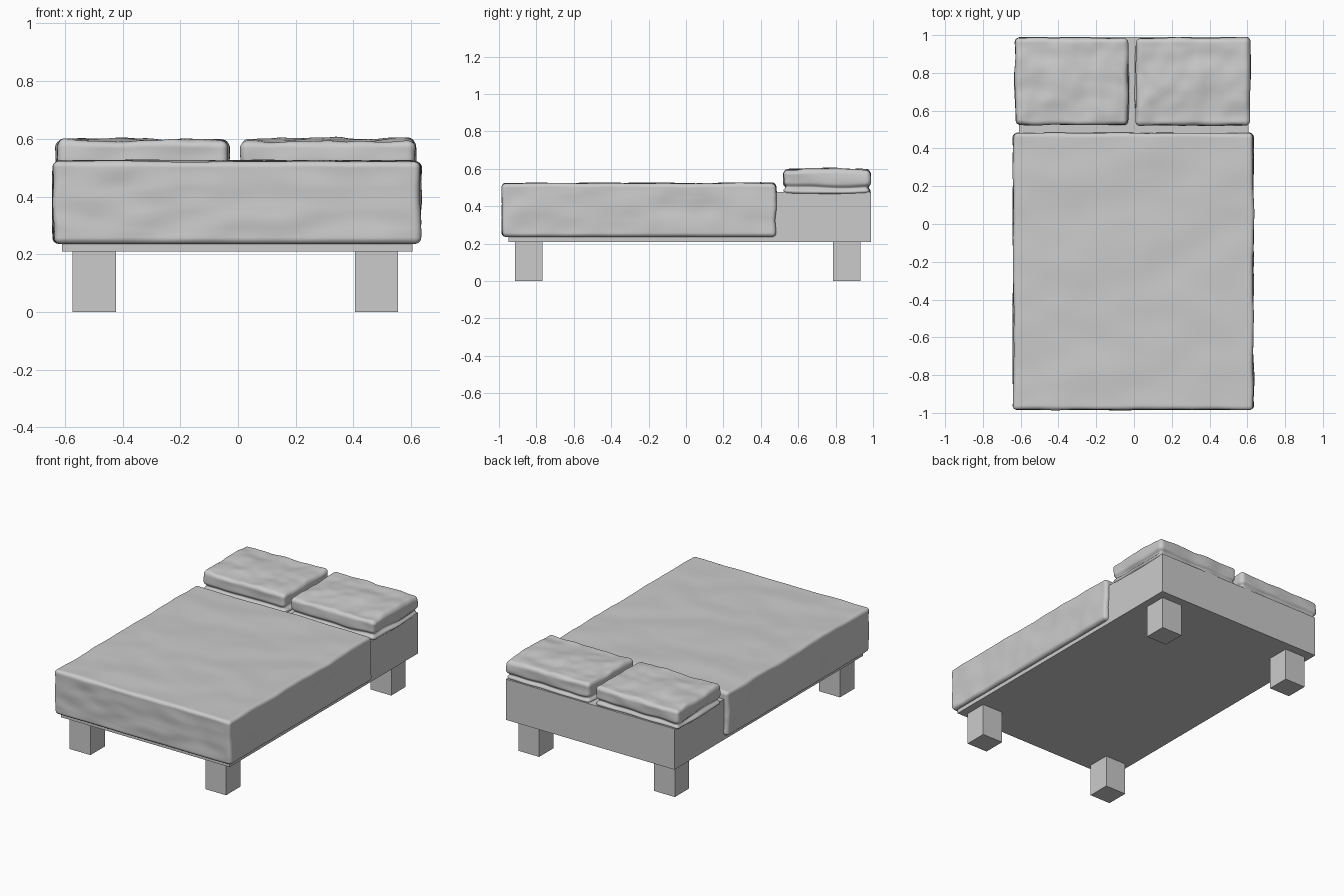
import bpy, bmesh, math
from mathutils import Vector, noise

if "Cube" in bpy.data.objects:
    bpy.data.objects.remove(bpy.data.objects["Cube"])


def box(name, lo, hi):
    lo, hi = Vector(lo), Vector(hi)
    bpy.ops.mesh.primitive_cube_add(size=1, location=(lo + hi) / 2)
    ob = bpy.context.object
    ob.name = name
    ob.scale = hi - lo
    bpy.ops.object.transform_apply(location=False, rotation=False, scale=True)
    return ob


def soft_block(name, lo, hi, radius, cuts, shape):
    """Rounded dense box whose points are then moved by shape(point, unit)."""
    lo, hi = Vector(lo), Vector(hi)
    mid, half = (lo + hi) / 2, (hi - lo) / 2
    inner = half - Vector((radius,) * 3)
    bm = bmesh.new()
    bmesh.ops.create_cube(bm, size=2)
    bmesh.ops.subdivide_edges(bm, edges=bm.edges[:], cuts=cuts, use_grid_fill=True)
    for v in bm.verts:
        # points gather near the edges so the rounding is smooth
        p = Vector([math.sin(c * math.pi / 2) * h for c, h in zip(v.co, half)])
        core = Vector([max(-i, min(i, c)) for c, i in zip(p, inner)])
        d = p - core
        if d.length > 0:
            p = core + d.normalized() * radius
        unit = Vector([c / h for c, h in zip(p, half)])
        v.co = shape(p + mid, unit)
    mesh = bpy.data.meshes.new(name)
    bm.to_mesh(mesh)
    bm.free()
    ob = bpy.data.objects.new(name, mesh)
    bpy.context.collection.objects.link(ob)
    for poly in mesh.polygons:
        poly.use_smooth = True
    return ob


def blanket_shape(p, u):
    q = p.copy()
    top = max(0, u.z) ** 2
    # broad diagonal ripples on top
    q.z += top * (0.006 * noise.noise(Vector((p.x * 1.6, p.y * 4 - p.x, 2)))
                  + 0.004 * noise.noise(Vector((p.x * 5, p.y * 7, 5))))
    # lightly wavering hanging sides
    q.x += u.x ** 5 * 0.007 * noise.noise(Vector((u.x * 3, p.y * 8, p.z * 9)))
    q.y += u.y ** 5 * 0.006 * noise.noise(Vector((p.x * 6, u.y * 3, p.z * 14)))
    return q


def pillow_shape(seed):
    def shape(p, u):
        q = p.copy()
        top = max(0, u.z) ** 2
        hump = (1 - u.x ** 2) * (1 - u.y ** 2)
        q.z += top * (0.006 * hump + 0.012 * noise.noise(Vector((p.x * 6, p.y * 6, seed)))
                      + 0.006 * noise.noise(Vector((p.x * 13, p.y * 13, seed + 4))))
        # crease running round the sides, waving up and down
        level = -0.45 + 0.2 * noise.noise(Vector((p.x * 6, p.y * 6, seed + 9)))
        pinch = 0.014 * math.exp(-((u.z - level) / 0.2) ** 2)
        wob = 0.008 * noise.noise(Vector((p.x * 7, p.y * 7, p.z * 12 + seed)))
        q.x += u.x ** 7 * (wob - pinch)
        q.y += u.y ** 7 * (wob - pinch)
        # lower seam swells at the middle of the inner and outer sides
        low = max(0, -u.z - 0.5)
        q.x += u.x ** 5 * 0.03 * low * (1 - u.y ** 2)
        return q
    return shape


# bed base
box("bed_base", (-0.61, -0.95, 0.21), (0.605, 0.99, 0.475))

# four legs
for xn, x in (("left", -0.573), ("right", 0.405)):
    for yn, y in (("front", -0.915), ("back", 0.785)):
        box(f"{yn}_{xn}_leg", (x, y, 0), (x + 0.15, y + 0.148, 0.21))

# blanket draped over the front three quarters
soft_block("blanket", (-0.64, -0.983, 0.236), (0.632, 0.482, 0.523), 0.022, 70, blanket_shape)

# two pillows
soft_block("left_pillow", (-0.63, 0.522, 0.465), (-0.032, 0.985, 0.594), 0.025, 48, pillow_shape(1))
soft_block("right_pillow", (0.01, 0.522, 0.465), (0.612, 0.985, 0.594), 0.025, 48, pillow_shape(7))
